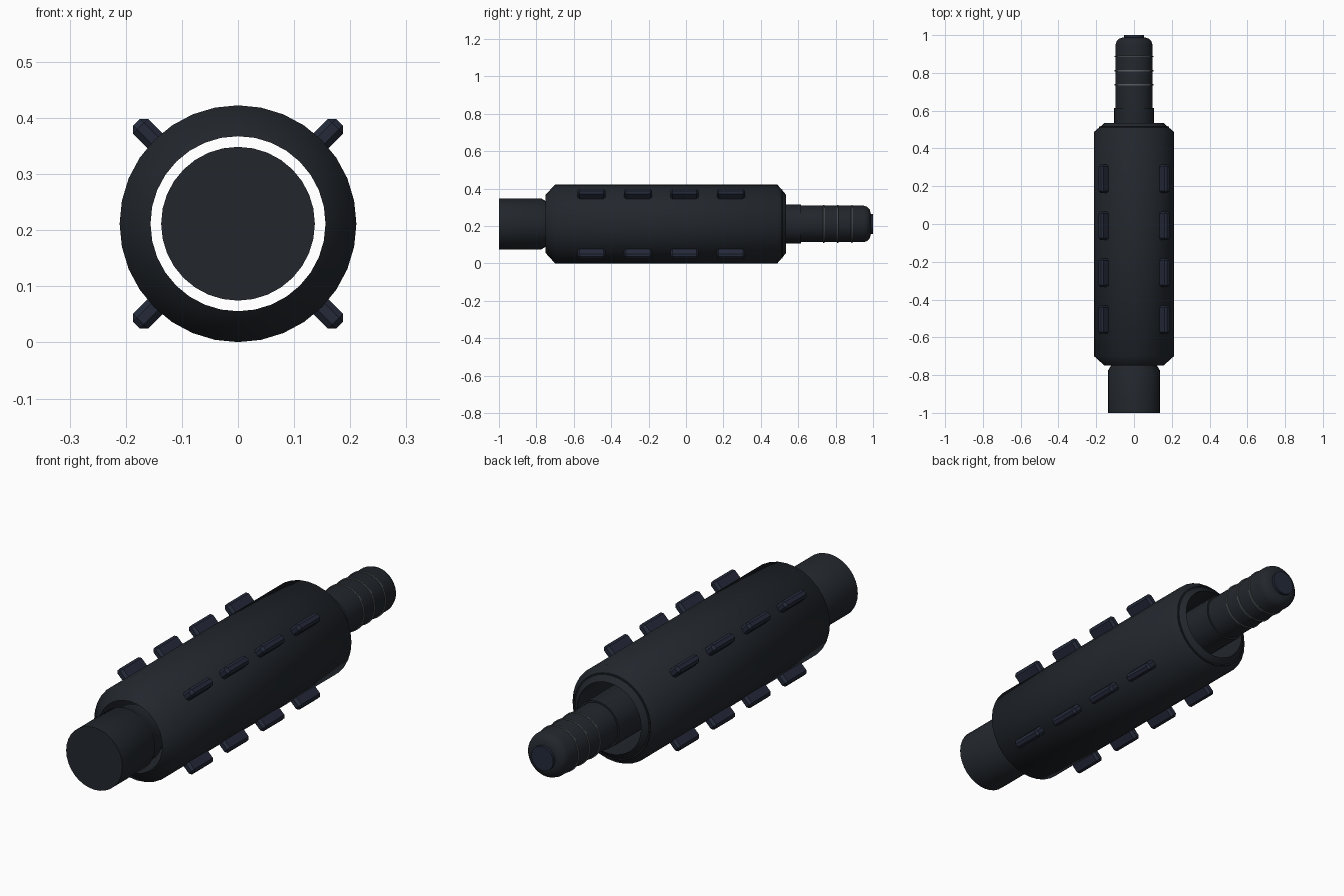
import bpy, bmesh, math
from mathutils import Matrix

if "Cube" in bpy.data.objects:
    bpy.data.objects.remove(bpy.data.objects["Cube"])

ZC = 0.2115  # height of the long axis


def material(name, rgb):
    m = bpy.data.materials.new(name)
    m.diffuse_color = (*rgb, 1)
    m.use_nodes = True
    m.node_tree.nodes["Principled BSDF"].inputs["Base Color"].default_value = m.diffuse_color
    return m


DARK = material("dark_shell", (0.016, 0.020, 0.026))
BLUE = material("dark_blue", (0.018, 0.023, 0.042))
GREY = material("grey_ring", (0.10, 0.11, 0.12))


def finish(name, bm, mat, angle=50):
    me = bpy.data.meshes.new(name)
    bmesh.ops.recalc_face_normals(bm, faces=bm.faces)
    bm.to_mesh(me)
    bm.free()
    me.materials.append(mat)
    ob = bpy.data.objects.new(name, me)
    bpy.context.collection.objects.link(ob)
    ob.select_set(True)
    bpy.context.view_layer.objects.active = ob
    bpy.ops.object.shade_smooth_by_angle(angle=math.radians(angle))
    ob.select_set(False)
    return ob


def lathe(name, profile, mat, sides=32, closed=False, caps=True, angle=50):
    """Revolve (y, radius) points around the long axis."""
    bm = bmesh.new()
    rings = [[bm.verts.new((r * math.sin(a), y, ZC + r * math.cos(a)))
              for a in (2 * math.pi * i / sides for i in range(sides))]
             for y, r in profile]
    pairs = list(zip(rings, rings[1:])) + ([(rings[-1], rings[0])] if closed else [])
    for p, q in pairs:
        for i in range(sides):
            j = (i + 1) % sides
            bm.faces.new((p[i], p[j], q[j], q[i]))
    if caps and not closed:
        bm.faces.new(rings[0])
        bm.faces.new(rings[-1])
    return finish(name, bm, mat, angle)


# Hollow sleeve with chamfered ends
lathe("sleeve", [(-0.75, 0.156), (-0.70, 0.211), (0.488, 0.211), (0.535, 0.156),
                 (0.50, 0.158), (-0.72, 0.158)], DARK, closed=True)
# Thin collar showing through the rear chamfer
lathe("sleeve_collar", [(0.47, 0.185), (0.515, 0.185), (0.515, 0.165), (0.47, 0.165)],
      DARK, sides=48, closed=True)

# Thick front plug and the core inside the sleeve
lathe("front_plug", [(-1.0, 0.137), (-0.775, 0.137), (-0.75, 0.122), (-0.70, 0.122)], DARK)
lathe("core", [(-0.72, 0.105), (0.615, 0.105)], DARK)

# Rear stem with rounded nose and end cap
lathe("rear_stem", [(0.60, 0.098), (0.95, 0.098), (0.968, 0.092), (0.982, 0.078),
                    (0.988, 0.055)], DARK)
lathe("end_cap", [(0.975, 0.053), (1.0, 0.053)], BLUE)
for i, y in enumerate((0.737, 0.811, 0.887)):
    lathe(f"stem_ring_{i + 1}", [(y - 0.004, 0.097), (y - 0.003, 0.102),
                                 (y + 0.003, 0.102), (y + 0.004, 0.097)], GREY)

# Four rows of bevelled grip lugs
for row in range(4):
    turn = Matrix.Rotation(math.radians(45 + 90 * row), 4, 'Y')
    for i in range(4):
        bm = bmesh.new()
        bmesh.ops.create_cube(bm, size=1)
        bmesh.ops.scale(bm, vec=(0.038, 0.15, 0.07), verts=bm.verts)
        bmesh.ops.bevel(bm, geom=bm.edges[:], offset=0.0105, segments=1, affect='EDGES')
        bmesh.ops.translate(bm, vec=(0, -0.506 + 0.2485 * i, 0.221), verts=bm.verts)
        bm.transform(Matrix.Translation((0, 0, ZC)) @ turn)
        finish(f"grip_lug_{row + 1}_{i + 1}", bm, BLUE, 30)
